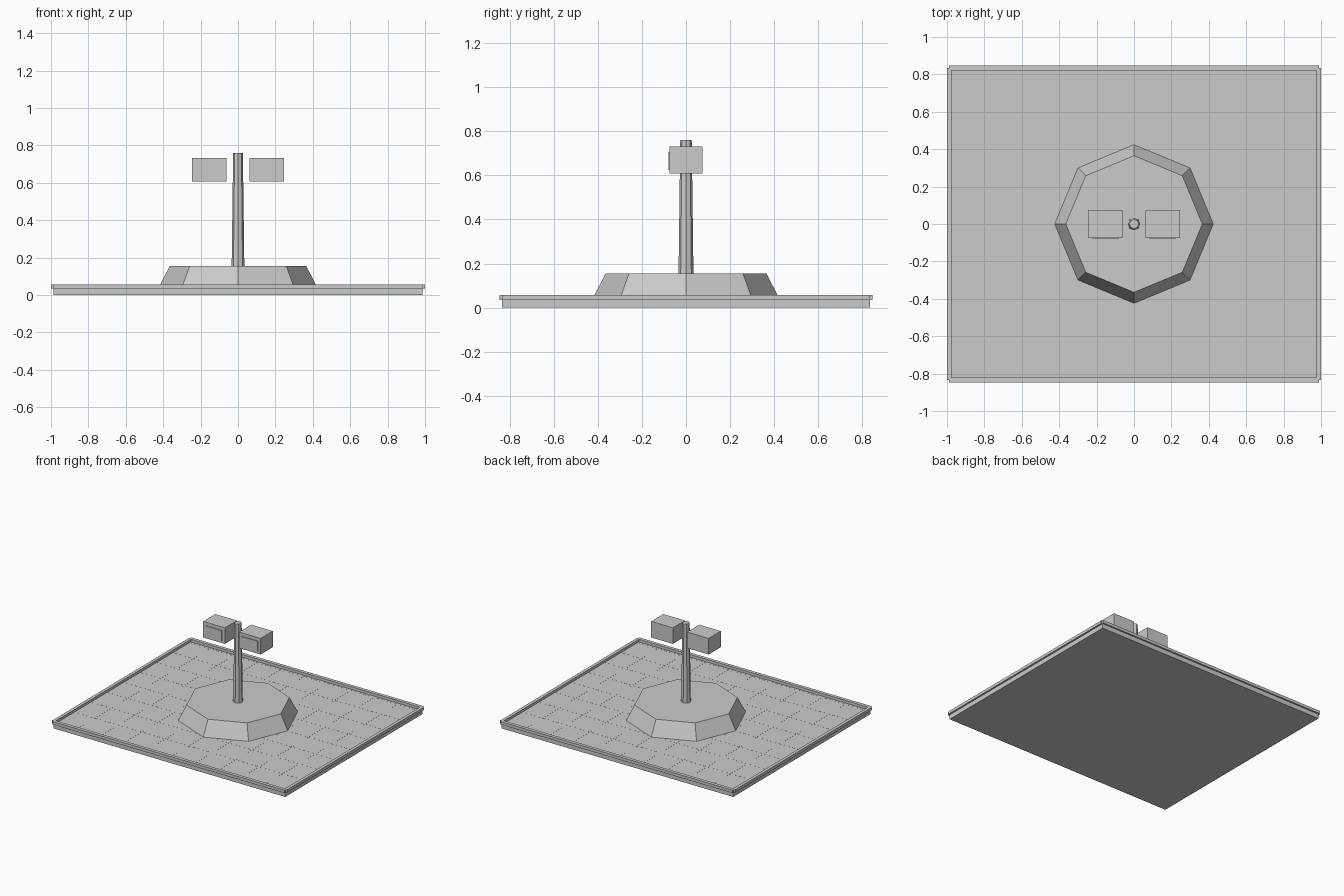
import bpy
import math

cube = bpy.data.objects.get("Cube")
if cube:
    bpy.data.objects.remove(cube, do_unlink=True)

grey = bpy.data.materials.new("plain grey")
grey.use_nodes = True
colour = (0.6, 0.6, 0.6, 1)
grey.diffuse_color = colour
grey.node_tree.nodes["Principled BSDF"].inputs["Base Color"].default_value = colour


def box(name, x, y, z):
    """Box spanning the given (low, high) ranges."""
    bpy.ops.mesh.primitive_cube_add(size=1)
    ob = bpy.context.object
    ob.name = name
    ob.location = [(a + b) / 2 for a, b in (x, y, z)]
    ob.scale = [b - a for a, b in (x, y, z)]
    ob.data.materials.append(grey)
    return ob


def frustum(name, r_low, r_high, z_low, z_high):
    """Eight-sided tapered column with a corner pointing along x."""
    bpy.ops.mesh.primitive_cone_add(vertices=8, radius1=r_low, radius2=r_high,
                                    depth=z_high - z_low,
                                    location=(0, 0, (z_low + z_high) / 2))
    ob = bpy.context.object
    ob.name = name
    ob.data.materials.append(grey)
    return ob


# Ground slab and the slightly raised floor
FLOOR = 0.04
box("ground_slab", (-0.987, 0.987), (-0.835, 0.835), (0, 0.035))
box("floor_plate", (-0.973, 0.973), (-0.815, 0.815), (0.03, FLOOR))

# Raised rim around the edge
for side, label in ((-1, "right"), (1, "left")):
    box(label + "_rim", sorted((side * 0.976, side)), (-0.833, 0.833), (0.035, 0.057))
for side, label in ((-1, "front"), (1, "back")):
    box(label + "_rim", (-0.99, 0.99), sorted((side * 0.821, side * 0.847)), (0.035, 0.057))

# Fine joint lines between the floor tiles
for i in range(-4, 5):
    at = i * 0.2
    box("tile_joint_across", (at - 0.002, at + 0.002), (-0.81, 0.81), (0.038, FLOOR + 0.0005))
    box("tile_joint_along", (-0.97, 0.97), (at - 0.002, at + 0.002), (0.038, FLOOR + 0.0005))

# Octagonal pedestal and tapered post
frustum("pedestal", 0.424, 0.365, FLOOR, 0.155)
frustum("post", 0.034, 0.026, 0.15, 0.76)

# Pair of floating box heads, each with a thin front panel
for side, label in ((-1, "right"), (1, "left")):
    mid = side * 0.153
    box(label + "_head", (mid - 0.092, mid + 0.092), (-0.074, 0.074), (0.608, 0.732))
    box(label + "_head_panel", (mid - 0.07, mid + 0.07), (-0.08, -0.073), (0.625, 0.706))
